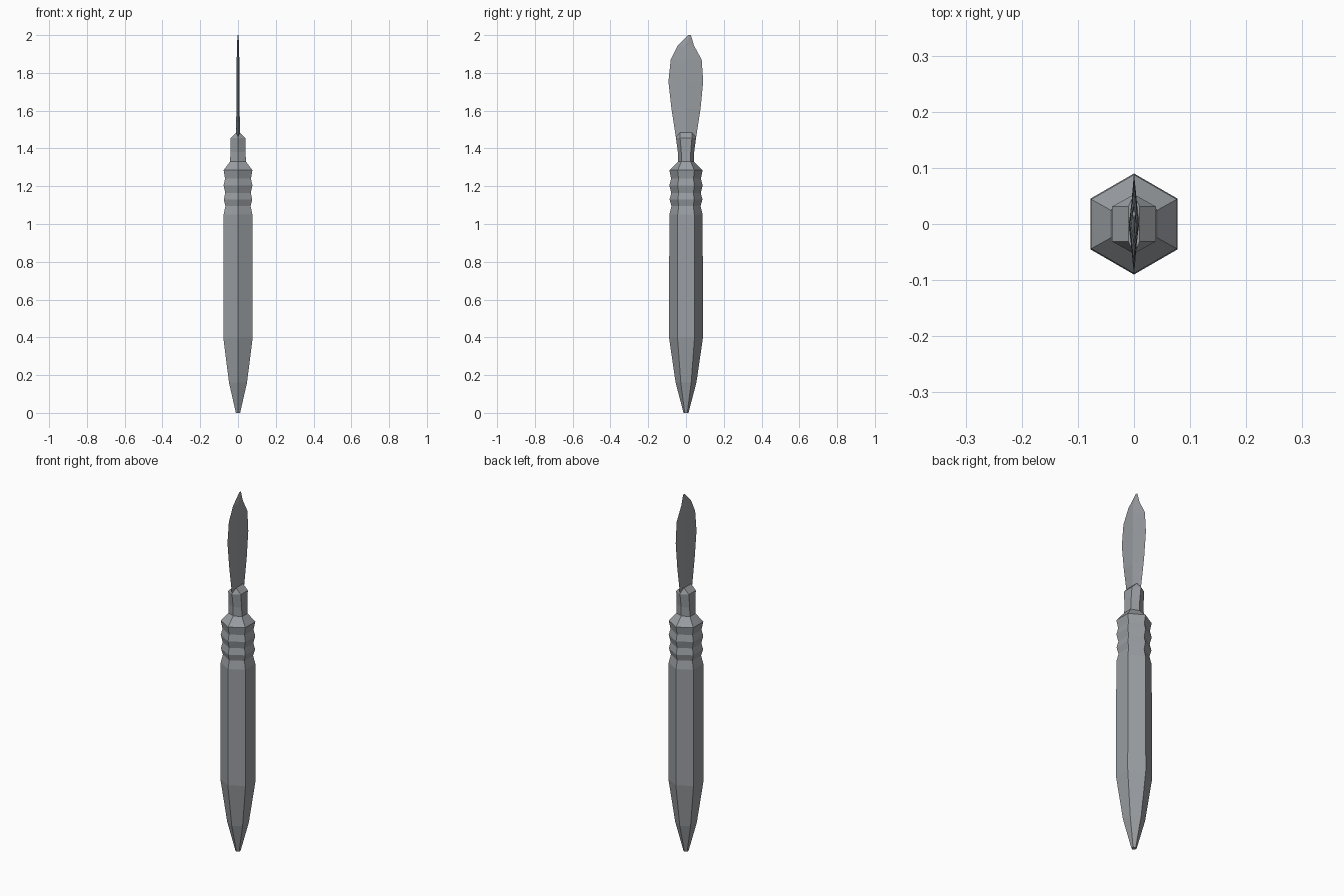
import bpy, bmesh

if "Cube" in bpy.data.objects:
    bpy.data.objects.remove(bpy.data.objects["Cube"])

steel = bpy.data.materials.new("grey steel")
steel.diffuse_color = (0.32, 0.34, 0.36, 1)
steel.use_nodes = True
steel.node_tree.nodes["Principled BSDF"].inputs["Base Color"].default_value = steel.diffuse_color


def loft(name, rings):
    """Skin a stack of equal-sized point rings, closing both ends."""
    bm = bmesh.new()
    vs = [[bm.verts.new(p) for p in ring] for ring in rings]
    n = len(vs[0])
    for a, b in zip(vs, vs[1:]):
        for i in range(n):
            j = (i + 1) % n
            bm.faces.new((a[i], a[j], b[j], b[i]))
    bm.faces.new(vs[0][::-1])
    bm.faces.new(vs[-1])
    bmesh.ops.recalc_face_normals(bm, faces=bm.faces[:])
    me = bpy.data.meshes.new(name)
    bm.to_mesh(me)
    bm.free()
    me.materials.append(steel)
    ob = bpy.data.objects.new(name, me)
    bpy.context.collection.objects.link(ob)
    return ob


def hexagon(z, a, c, b, zb=None):
    """Six-sided ring: flats at x=+-a (half length c), points at y=+-b."""
    zb = z if zb is None else zb
    return [(a, -c, z), (a, c, z), (0, b, zb),
            (-a, c, z), (-a, -c, z), (0, -b, zb)]


# Hexagonal handle: tapered butt, long grip, grooved collar, shoulder
profile = [(0, .013), (.16, .055), (.40, .09), (1.05, .088), (1.095, .077),
           (1.13, .087), (1.165, .078), (1.205, .088), (1.24, .079), (1.285, .088)]
rings = [hexagon(z, r * .866, r * .5, r) for z, r in profile]

# Neck and bevelled clasp that grips the blade
rings += [hexagon(1.33, .042, .025, .042),
          hexagon(1.38, .04, .025, .043),
          hexagon(1.455, .039, .031, .053),
          hexagon(1.485, .010, .031, .053, 1.46)]
loft("handle", rings)

# Leaf-shaped blade with a thin diamond section and an off-centre tip
blade = [(1.42, -.046, .046, .010), (1.455, -.053, .053, .010),
         (1.61, -.077, .077, .009), (1.755, -.093, .091, .008),
         (1.87, -.081, .083, .007), (1.945, -.044, .042, .005),
         (2.0, .010, .026, .003)]
loft("blade", [[(t, (y0 + y1) / 2, z), (0, y1, z), (-t, (y0 + y1) / 2, z), (0, y0, z)]
               for z, y0, y1, t in blade])
